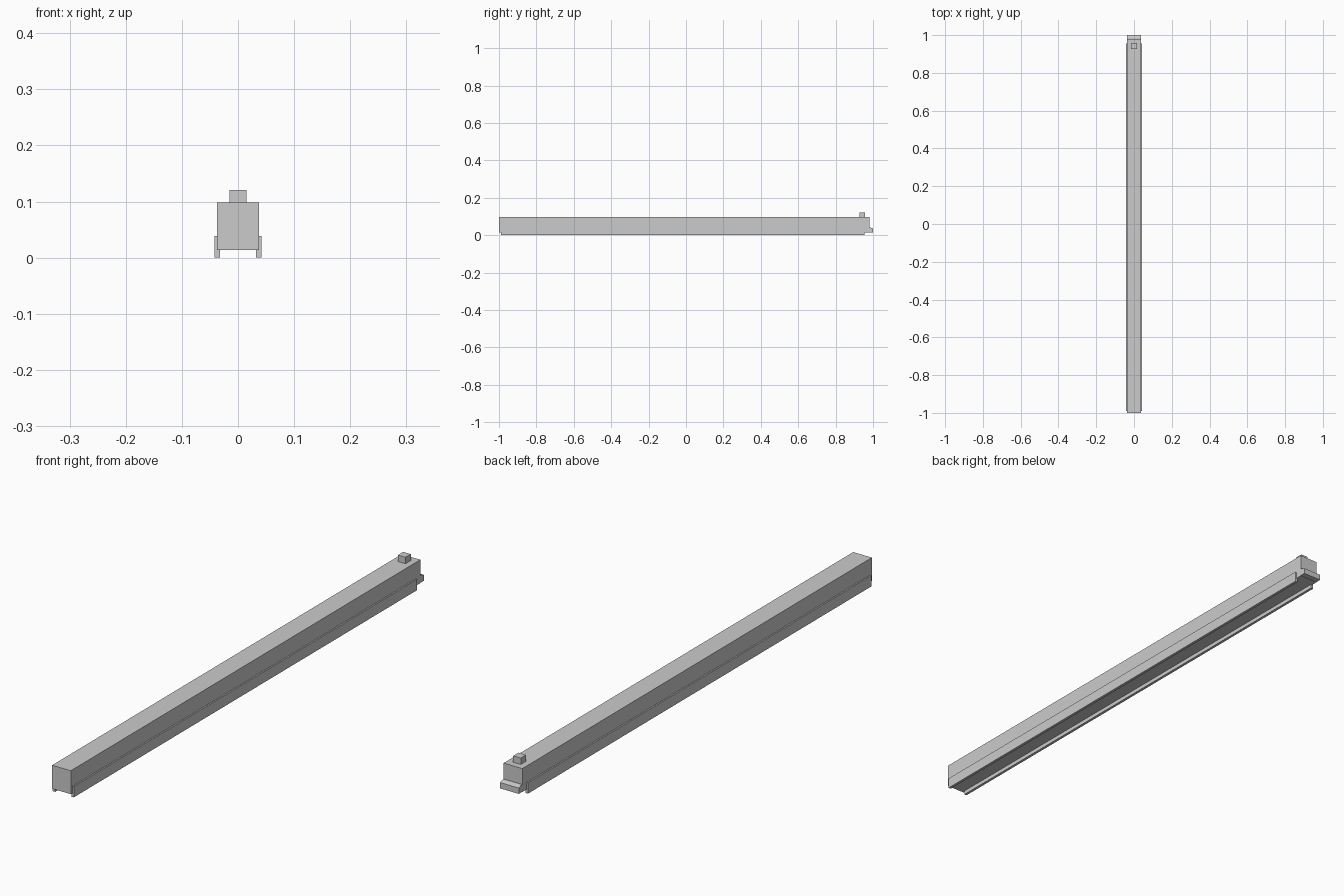
import bpy

if "Cube" in bpy.data.objects:
    bpy.data.objects.remove(bpy.data.objects["Cube"])

grey = bpy.data.materials.new("light grey")
grey.diffuse_color = (0.6, 0.6, 0.6, 1)
grey.use_nodes = True
grey.node_tree.nodes["Principled BSDF"].inputs["Base Color"].default_value = grey.diffuse_color


def prism(name, profile, x0, x1):
    """Extrude a (y, z) profile from x0 to x1."""
    n = len(profile)
    verts = [(x, y, z) for x in (x0, x1) for y, z in profile]
    faces = [tuple(reversed(range(n))), tuple(range(n, 2 * n))]
    faces += [(i, (i + 1) % n, n + (i + 1) % n, n + i) for i in range(n)]
    mesh = bpy.data.meshes.new(name)
    mesh.from_pydata(verts, [], faces)
    mesh.materials.append(grey)
    obj = bpy.data.objects.new(name, mesh)
    bpy.context.collection.objects.link(obj)
    return obj


def box(name, x, y, z):
    return prism(name, [(y[0], z[0]), (y[1], z[0]), (y[1], z[1]), (y[0], z[1])], *x)


# Long main beam
box("beam", (-0.037, 0.037), (-1.0, 0.98), (0.014, 0.098))

# Lower side rails
for side, x in (("left", (-0.042, -0.032)), ("right", (0.032, 0.042))):
    box(side + "_rail", x, (-0.99, 0.955), (0.0, 0.039))

# Block on top near the back
box("top_block", (-0.015, 0.015), (0.927, 0.957), (0.098, 0.121))

# Back lip with a chamfered upper edge
prism("back_lip", [(0.98, 0.015), (1.0, 0.015), (1.0, 0.036), (0.986, 0.041), (0.98, 0.041)],
      -0.037, 0.037)
